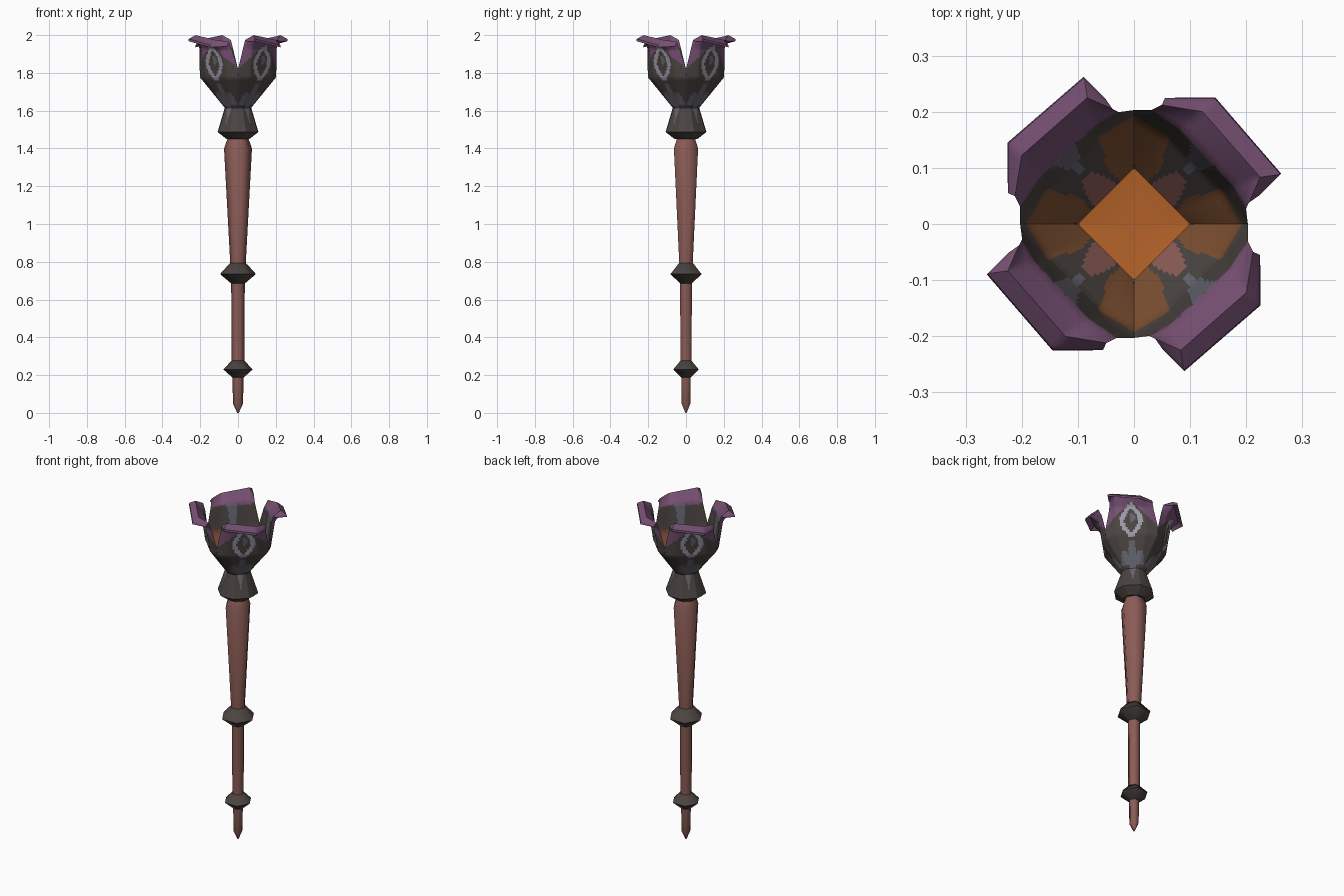
import bpy, bmesh, math
from mathutils import Vector, Matrix

cube = bpy.data.objects.get("Cube")
if cube:
    bpy.data.objects.remove(cube)


def material(name, rgb):
    m = bpy.data.materials.new(name)
    m.use_nodes = True
    colour = (*rgb, 1)
    m.diffuse_color = colour
    bsdf = m.node_tree.nodes["Principled BSDF"]
    bsdf.inputs["Base Color"].default_value = colour
    bsdf.inputs["Roughness"].default_value = 0.9
    return m


MATS = {
    "charcoal": material("charcoal", (0.07, 0.058, 0.053)),
    "purple": material("purple", (0.18, 0.08, 0.17)),
    "pale_grey": material("pale_grey", (0.33, 0.32, 0.39)),
    "slate": material("slate", (0.13, 0.13, 0.16)),
    "orange": material("orange", (0.45, 0.12, 0.021)),
    "ember_brown": material("ember_brown", (0.2, 0.078, 0.03)),
    "rose_wood": material("rose_wood", (0.26, 0.107, 0.093)),
}
NAMES = list(MATS)


def finish(bm, name, mats, angle):
    bmesh.ops.remove_doubles(bm, verts=bm.verts, dist=0.0003)
    bmesh.ops.recalc_face_normals(bm, faces=bm.faces)
    mesh = bpy.data.meshes.new(name)
    bm.to_mesh(mesh)
    bm.free()
    for m in mats:
        mesh.materials.append(MATS[m])
    ob = bpy.data.objects.new(name, mesh)
    bpy.context.collection.objects.link(ob)
    bpy.ops.object.select_all(action='DESELECT')
    ob.select_set(True)
    bpy.context.view_layer.objects.active = ob
    bpy.ops.object.shade_smooth_by_angle(angle=math.radians(angle))
    return ob


def lathe(name, profile, mat, sides=6):
    """Turn (radius, z) pairs into a capped prism with corners on the x axis."""
    bm = bmesh.new()
    rings = []
    for r, z in profile:
        rings.append([bm.verts.new((r * math.cos(math.tau * i / sides),
                                    r * math.sin(math.tau * i / sides), z))
                      for i in range(sides)])
    for a, b in zip(rings, rings[1:]):
        for i in range(sides):
            j = (i + 1) % sides
            bm.faces.new((a[i], a[j], b[j], b[i]))
    bm.faces.new(rings[0][::-1])
    bm.faces.new(rings[-1])
    return finish(bm, name, [mat], 65)


# Handle and its two collars
lathe("handle", [(0.004, 0), (0.027, 0.05), (0.029, 0.19), (0.034, 0.28), (0.036, 0.69),
                 (0.041, 0.79), (0.074, 1.40), (0.058, 1.445), (0.05, 1.47)], "rose_wood")
lathe("middle_collar", [(0.036, 0.685), (0.095, 0.735), (0.041, 0.795)], "charcoal")
lathe("lower_collar", [(0.029, 0.187), (0.078, 0.23), (0.033, 0.277)], "charcoal")


# Flower cup: one quarter as a sheet running up the outside, over the lip and down inside.
# Points are (across, outward, z) in the petal's own frame.
def ring(corner, out, half, z):
    k = corner / math.sqrt(2)
    return [(-k, k, z), (-half, out, z), (half, out, z), (k, k, z)]


outside = [
    ring(0, 0, 0, 1.455),
    ring(0.06, 0.058, 0.024, 1.45),
    ring(0.108, 0.104, 0.045, 1.487),
    ring(0.07, 0.064, 0.03, 1.615),
    ring(0.2, 0.168, 0.08, 1.775),
    ring(0.203, 0.174, 0.08, 1.82),
    [(-0.122, 0.16, 1.93), (-0.085, 0.19, 1.93), (0.062, 0.193, 1.92), (0.122, 0.165, 1.92)],
    [(-0.118, 0.172, 1.975), (-0.1, 0.226, 1.985), (0.055, 0.236, 1.958), (0.115, 0.185, 1.965)],
    [(-0.122, 0.195, 1.965), (-0.122, 0.249, 1.968), (0.057, 0.262, 1.935), (0.12, 0.198, 1.94)],
]
inside = [
    [(-0.122, 0.195, 1.968), (-0.122, 0.247, 1.98), (0.057, 0.26, 1.947), (0.12, 0.198, 1.944)],
    [(-0.118, 0.172, 1.975), (-0.1, 0.218, 2.0), (0.055, 0.228, 1.975), (0.115, 0.185, 1.965)],
    [(-0.122, 0.16, 1.93), (-0.08, 0.174, 1.935), (0.06, 0.177, 1.925), (0.122, 0.165, 1.92)],
    ring(0.203, 0.158, 0.075, 1.82),
    ring(0.186, 0.15, 0.07, 1.775),
    ring(0.1, 0.0707, 0.035, 1.65),
    ring(0, 0, 0, 1.64),
]


def outer_colour(t, z):
    a = abs(t)
    eye = a / 0.066 + (abs(z - 1.85) / 0.1) ** 1.6
    if z > 1.95:
        return "purple"
    if eye < 1:
        if eye > 0.58:
            return "pale_grey"
        return "slate" if math.hypot(t - 0.006, (z - 1.865) * 0.6) < 0.015 else "charcoal"
    if z > 1.955 - 0.9 * a:
        return "purple"
    if 1.63 < z < 1.675 + 0.5 * a and a < 0.06:
        return "slate"
    if 1.53 < z < 1.74 and a < 0.018 * min(1, (z - 1.53) / 0.08):
        return "slate"
    return "charcoal"


def inner_colour(t, z):
    a = abs(t)
    if z < 1.65:
        return "orange"
    if z > 1.925:
        return "purple"
    if z < 1.725 and a < 0.03 - 0.2 * (z - 1.65):
        return "rose_wood"
    if z > 1.75 and a < 0.01 + 0.12 * (z - 1.75):
        return "slate"
    if a > 0.035 + 0.3 * max(0, z - 1.69) and z < 1.79:
        return "ember_brown"
    return "charcoal"


def divide(points, counts):
    """Straight subdivision of a row of points."""
    result = []
    for a, b, n in zip(points, points[1:], counts):
        result += [Vector(a).lerp(Vector(b), i / n) for i in range(n)]
    return result + [Vector(points[-1])]


columns = [divide(row, (7, 16, 7)) for row in outside + inside]
steps = [1, 1, 8, 10, 6, 12, 4, 3, 1, 3, 4, 8, 5, 8, 1]
grid = list(zip(*[divide(list(col), steps) for col in zip(*columns)]))
inner_start = sum(steps[:len(outside) - 1])

bm = bmesh.new()
for q in range(4):
    turn = Matrix.Rotation(math.pi / 2 * q - math.pi / 4, 3, 'Z')
    verts = [[bm.verts.new(turn @ Vector((p.y, p.x, p.z))) for p in row] for row in grid]
    for i in range(len(grid) - 1):
        for j in range(len(grid[0]) - 1):
            face = bm.faces.new((verts[i][j], verts[i][j + 1], verts[i + 1][j + 1], verts[i + 1][j]))
            c = (grid[i][j] + grid[i][j + 1] + grid[i + 1][j] + grid[i + 1][j + 1]) / 4
            rule = inner_colour if i >= inner_start else outer_colour
            face.material_index = NAMES.index(rule(c.x, c.z))
finish(bm, "flower_cup", NAMES, 40)
